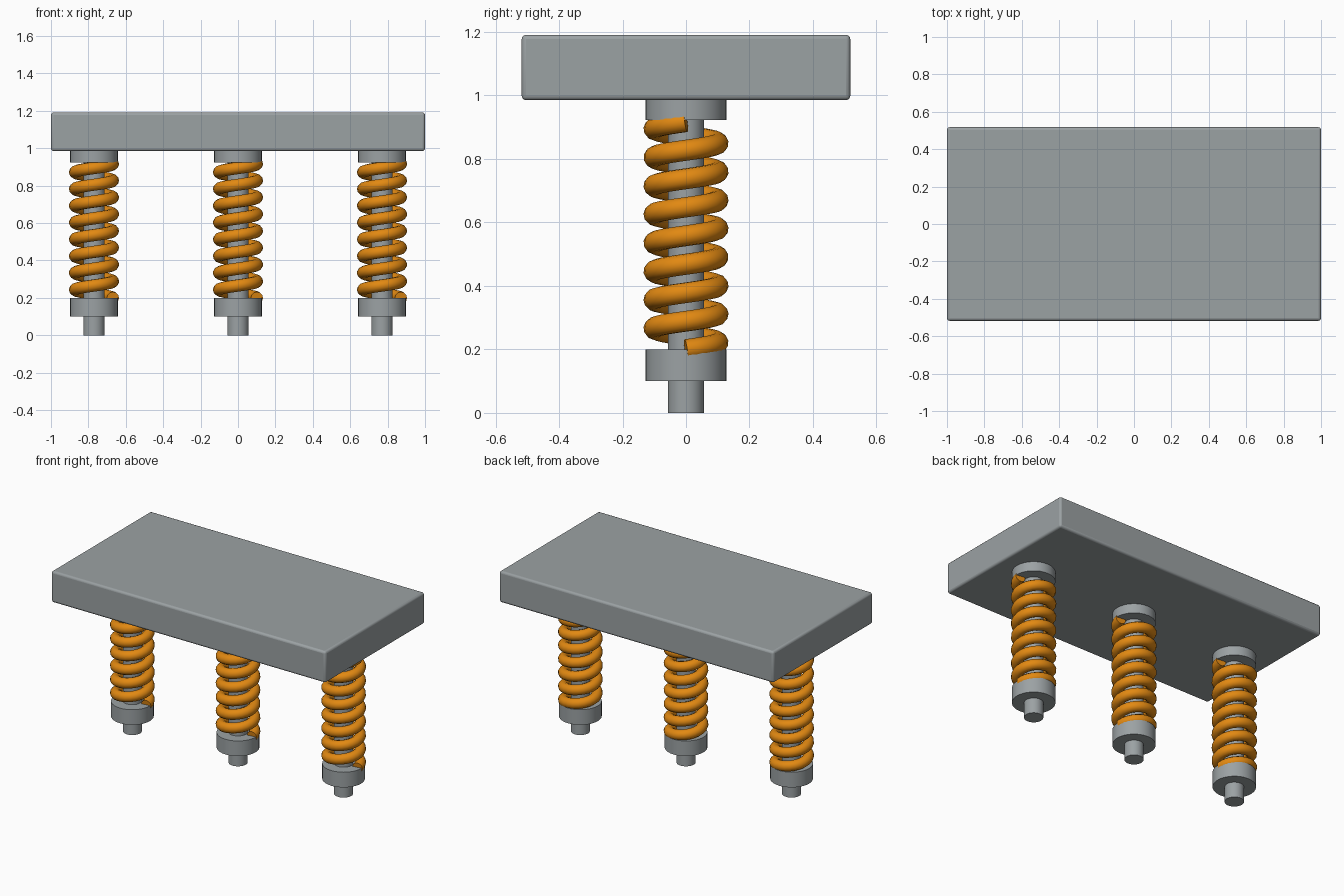
import bpy
from math import cos, sin, pi, radians

cube = bpy.data.objects.get("Cube")
if cube:
    bpy.data.objects.remove(cube, do_unlink=True)


def material(name, color):
    mat = bpy.data.materials.new(name)
    mat.diffuse_color = color
    mat.use_nodes = True
    mat.node_tree.nodes["Principled BSDF"].inputs["Base Color"].default_value = color
    return mat


steel = material("steel_grey", (0.33, 0.36, 0.37, 1))
orange = material("spring_orange", (0.76, 0.25, 0.006, 1))


def finish(name, mat):
    obj = bpy.context.object
    obj.name = name
    obj.data.materials.clear()
    obj.data.materials.append(mat)
    bpy.ops.object.shade_smooth_by_angle(angle=radians(35))
    return obj


def cylinder(name, x, radius, bottom, top):
    bpy.ops.mesh.primitive_cylinder_add(
        vertices=32, radius=radius, depth=top - bottom,
        location=(x, 0, (bottom + top) / 2))
    return finish(name, steel)


def spring(name, x, radius, wire, bottom, top, turns, steps=24):
    # Round wire swept along a rising helix, closed at both ends
    curve = bpy.data.curves.new(name, "CURVE")
    curve.dimensions = "3D"
    curve.bevel_depth = wire
    curve.bevel_resolution = 4
    curve.use_fill_caps = True
    path = curve.splines.new("POLY")
    count = turns * steps
    path.points.add(count)
    for i, point in enumerate(path.points):
        a = 2 * pi * i / steps
        z = bottom + (top - bottom) * i / count
        point.co = (radius * cos(a), radius * sin(a), z, 1)
    obj = bpy.data.objects.new(name, curve)
    obj.location.x = x
    bpy.context.collection.objects.link(obj)
    bpy.ops.object.select_all(action="DESELECT")
    obj.select_set(True)
    bpy.context.view_layer.objects.active = obj
    bpy.ops.object.convert(target="MESH")
    return finish(name, orange)


# Top plate with softened edges
bpy.ops.mesh.primitive_cube_add(size=1, location=(0, 0, 1.088))
bpy.context.object.scale = (2, 1.035, 0.206)
bpy.ops.object.transform_apply(location=False, rotation=False, scale=True)
plate = finish("top_plate", steel)
bevel = plate.modifiers.new("soft_edges", "BEVEL")
bevel.width = 0.014
bevel.segments = 3

# Three spring-loaded posts
for side, x in (("right", -0.77), ("middle", 0), ("left", 0.77)):
    cylinder(side + "_rod", x, 0.057, 0, 0.99)
    cylinder(side + "_lower_collar", x, 0.128, 0.1, 0.2)
    cylinder(side + "_upper_collar", x, 0.128, 0.923, 0.99)
    spring(side + "_spring", x, 0.101, 0.033, 0.199, 0.917, 8)
